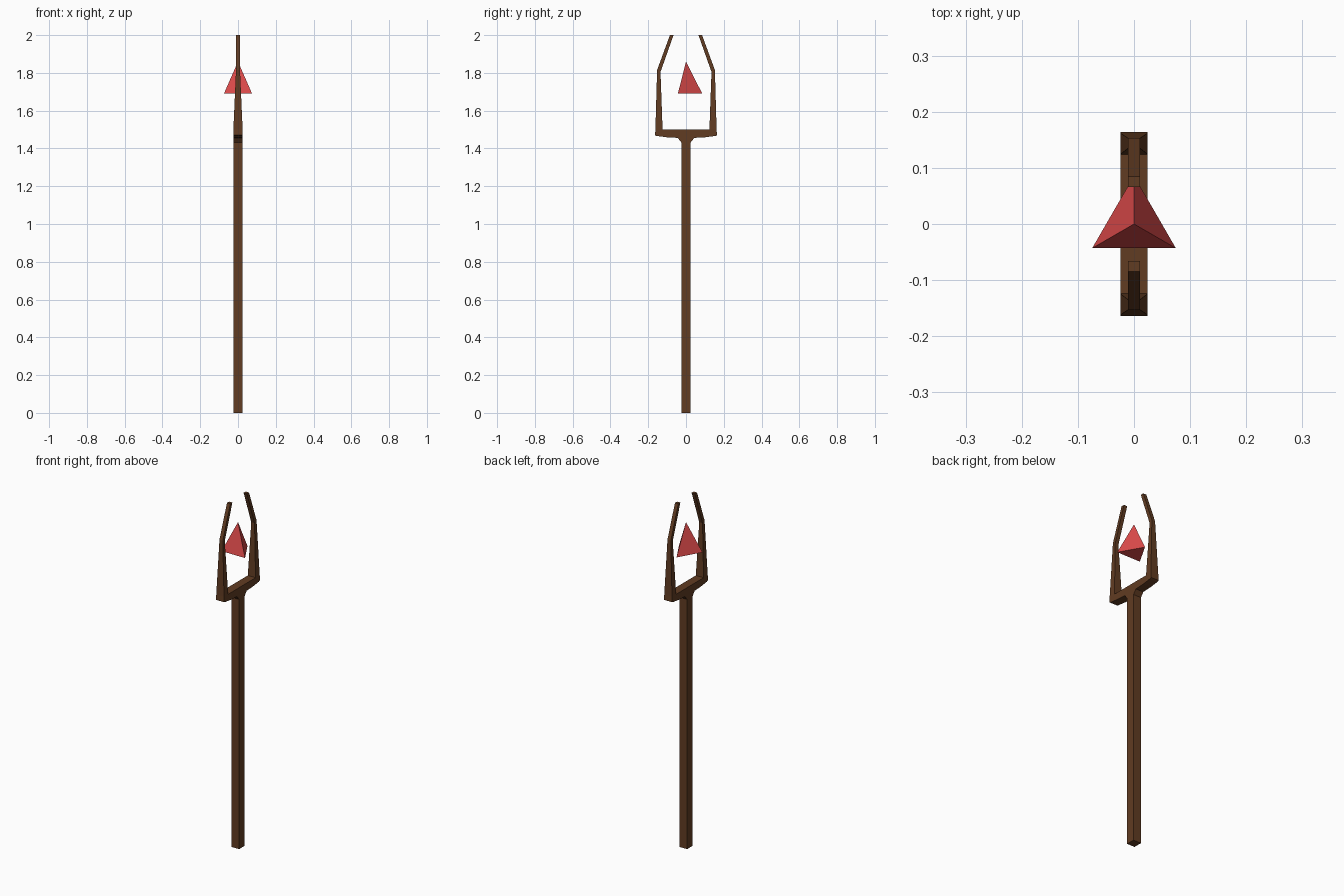
import bpy, bmesh, math
from mathutils import Matrix

if "Cube" in bpy.data.objects:
    bpy.data.objects.remove(bpy.data.objects["Cube"])


def material(name, color):
    m = bpy.data.materials.new(name)
    m.diffuse_color = (*color, 1)
    m.use_nodes = True
    m.node_tree.nodes["Principled BSDF"].inputs["Base Color"].default_value = m.diffuse_color
    return m


wood = material("dark brown wood", (0.12, 0.045, 0.016))
red = material("red crystal", (0.72, 0.07, 0.07))


def finish(name, bm, mat):
    bmesh.ops.recalc_face_normals(bm, faces=bm.faces)
    me = bpy.data.meshes.new(name)
    bm.to_mesh(me)
    bm.free()
    me.materials.append(mat)
    ob = bpy.data.objects.new(name, me)
    bpy.context.collection.objects.link(ob)
    return ob


# Shaft and crossbar: one T-shaped side profile with a flared neck
half = [(0.025, 0.0), (0.025, 1.432), (0.044, 1.456), (0.1, 1.459),
        (0.155, 1.466), (0.164, 1.47), (0.162, 1.5)]
profile = half + [(-y, z) for y, z in reversed(half)]
bm = bmesh.new()
face = bm.faces.new([bm.verts.new((-0.0245, y, z)) for y, z in profile])
out = bmesh.ops.extrude_face_region(bm, geom=[face], use_keep_orig=True)
moved = [v for v in out["geom"] if isinstance(v, bmesh.types.BMVert)]
bmesh.ops.translate(bm, verts=moved, vec=(0.049, 0, 0))
finish("shaft_and_crossbar", bm, wood)

# Prongs: square sections tapering to a knee, then leaning inward, mirrored
# (inner y, inner z, outer y, outer z, half width)
sections = [(0.124, 1.5, 0.162, 1.5, 0.0245),
            (0.135, 1.805, 0.153, 1.815, 0.0105),
            (0.066, 2.0, 0.085, 2.0, 0.0105)]
bm = bmesh.new()
rings = [[bm.verts.new(p) for p in ((-w, yi, zi), (w, yi, zi), (w, yo, zo), (-w, yo, zo))]
         for yi, zi, yo, zo, w in sections]
for a, b in zip(rings, rings[1:]):
    for i in range(4):
        j = (i + 1) % 4
        bm.faces.new((a[i], a[j], b[j], b[i]))
bm.faces.new(rings[-1])
prongs = finish("prongs", bm, wood)
mirror = prongs.modifiers.new("mirror", "MIRROR")
mirror.use_axis = (False, True, False)

# Floating three-sided crystal
bm = bmesh.new()
bmesh.ops.create_cone(bm, cap_ends=True, segments=3, radius1=0.086, radius2=0, depth=0.17,
                      matrix=Matrix.Translation((0, 0, 1.775)))
bmesh.ops.remove_doubles(bm, verts=bm.verts, dist=1e-4)
# turn so that one corner points to the back
corner = max((v for v in bm.verts if v.co.z < 1.7), key=lambda v: v.co.y)
turn = math.pi / 2 - math.atan2(corner.co.y, corner.co.x)
bmesh.ops.rotate(bm, verts=bm.verts, cent=(0, 0, 0), matrix=Matrix.Rotation(turn, 3, "Z"))
finish("crystal", bm, red)
